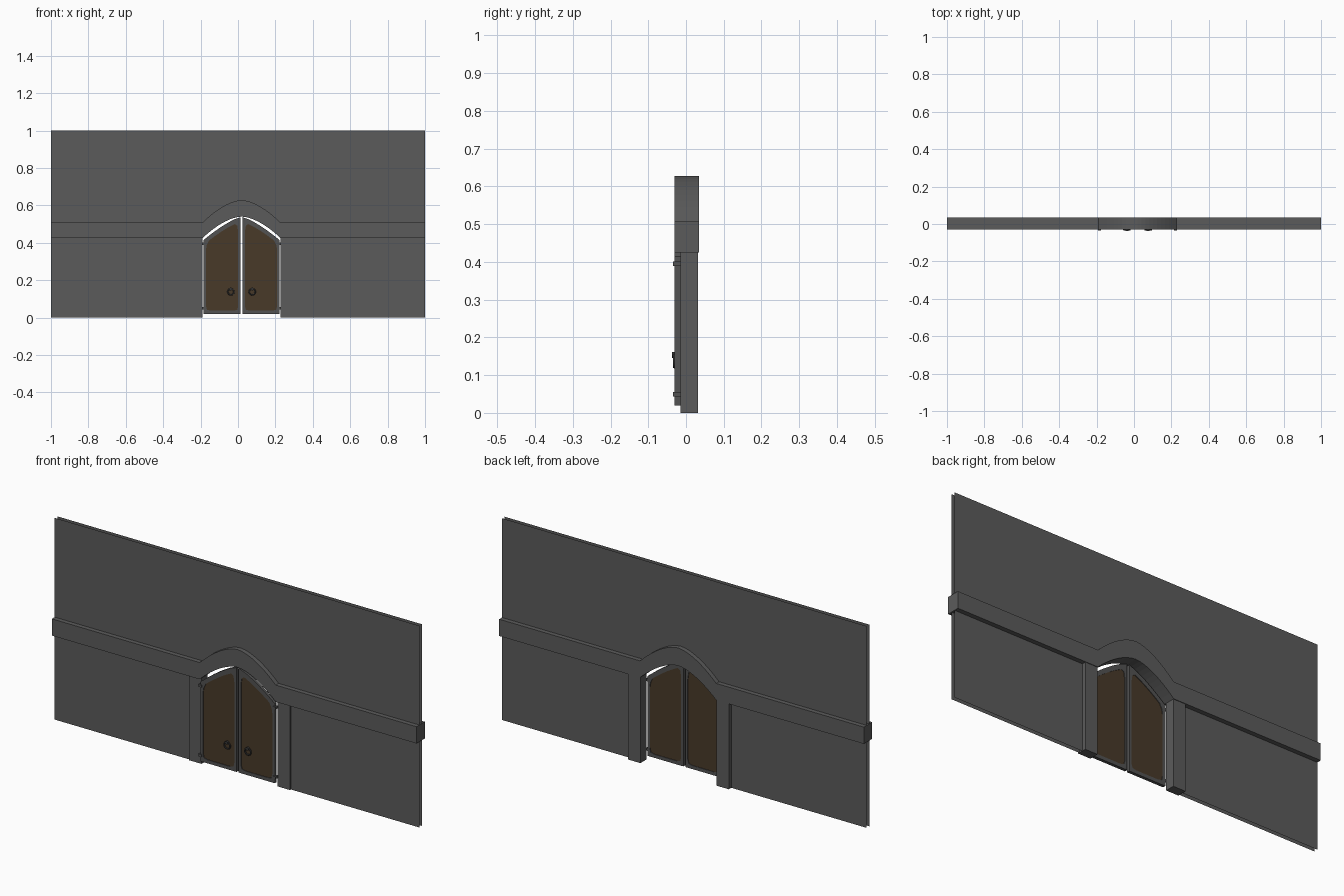
import bpy, bmesh, math

if "Cube" in bpy.data.objects:
    bpy.data.objects.remove(bpy.data.objects["Cube"])

CX, HALF = 0.019, 0.209          # doorway centre and half width


def material(name, rgb):
    m = bpy.data.materials.new(name)
    m.diffuse_color = (*rgb, 1)
    m.use_nodes = True
    m.node_tree.nodes["Principled BSDF"].inputs["Base Color"].default_value = m.diffuse_color
    return m


stone = material("grey stone", (0.105, 0.105, 0.105))
metal = material("door frame grey", (0.085, 0.085, 0.085))
wood = material("brown wood", (0.066, 0.042, 0.022))
dark = material("dark iron", (0.035, 0.035, 0.035))


def finish(name, verts, faces, mat, recalc=True):
    me = bpy.data.meshes.new(name)
    me.from_pydata(verts, [], faces)
    me.materials.append(mat)
    if recalc:
        bm = bmesh.new()
        bm.from_mesh(me)
        bmesh.ops.recalc_face_normals(bm, faces=bm.faces)
        bm.to_mesh(me)
        bm.free()
    ob = bpy.data.objects.new(name, me)
    bpy.context.collection.objects.link(ob)
    return ob


def ring(name, outer, inner, y0, y1, mat):
    """Closed frame between two xz loops of equal length."""
    n = len(outer)
    verts = [(x, y, z) for loop, y in ((outer, y0), (inner, y0), (inner, y1), (outer, y1))
             for x, z in loop]
    faces = []
    for k in range(4):
        a, b = k * n, (k + 1) % 4 * n
        faces += [(a + i, a + (i + 1) % n, b + (i + 1) % n, b + i) for i in range(n)]
    return finish(name, verts, faces, mat)


def plate(name, loop, y0, y1, mat):
    n = len(loop)
    verts = [(x, y, z) for y in (y0, y1) for x, z in loop]
    faces = [tuple(range(n)), tuple(range(2 * n - 1, n - 1, -1))]
    faces += [(i, (i + 1) % n, n + (i + 1) % n, n + i) for i in range(n)]
    return finish(name, verts, faces, mat)


def box(name, x0, x1, y0, y1, z0, z1, mat):
    return plate(name, [(x0, z0), (x1, z0), (x1, z1), (x0, z1)], y0, y1, mat)


def arch(x, base, rise, power):
    d = min(1, abs(x - CX) / HALF)
    return base + rise * (1 - d ** power)


N = 20
arch_x = [CX - HALF + 2 * HALF * i / N for i in range(N + 1)]

# wall: two open skins with an arched doorway
lower = [(-1, 0), (CX - HALF, 0)] + [(x, arch(x, 0.425, 0.115, 1.7)) for x in arch_x] \
    + [(CX + HALF, 0), (1, 0)]
for name, y, front in (("wall_front", -0.0075, True), ("wall_back", 0.0125, False)):
    verts = [(x, y, z) for x, z in lower] + [(x, y, 1) for x, z in lower]
    n = len(lower)
    faces = []
    for i in range(n - 1):
        if lower[i + 1][0] - lower[i][0] > 1e-6:
            f = (i, i + 1, n + i + 1, n + i)
            faces.append(f if front else f[::-1])
    finish(name, verts, faces, stone, recalc=False)

# moulding band that rises over the doorway
xs = [-1] + arch_x + [1]
n = len(xs)
rows = [(-0.03, 0.425, 0.115), (-0.03, 0.508, 0.12), (0.035, 0.508, 0.12), (0.035, 0.425, 0.115)]
verts = [(x, y, arch(x, b, r, 1.7)) for y, b, r in rows for x in xs]
faces = [(k * n + i, k * n + i + 1, (k + 1) % 4 * n + i + 1, (k + 1) % 4 * n + i)
         for k in range(4) for i in range(n - 1)]
faces += [(0, n, 2 * n, 3 * n), (n - 1, 2 * n - 1, 3 * n - 1, 4 * n - 1)]
finish("moulding_band", verts, faces, stone)


# door leaves, pillars and fittings, mirrored about the doorway centre
def leaf_top(d):
    return 0.41 + 0.128 * (1 - (d / HALF) ** 1.35)


for side, s in (("left", -1), ("right", 1)):
    X = lambda d: CX + s * d
    a, b = sorted((X(HALF), X(HALF + 0.067)))
    box(side + "_pillar", a, b, -0.015, 0.032, 0, 0.425, stone)

    # loops in (distance from centre, height)
    m, h, c = 0.006, 0.204, 0.03
    ds = [m + 0.03 + (h - m - 0.06) * i / 8 for i in range(9)]
    outer = [(m, 0.02 + c), (m, 0.02), (m + c, 0.02), (h - c, 0.02), (h, 0.02), (h, 0.02 + c),
             (h, 0.37), (h, leaf_top(h))] + [(d, leaf_top(d)) for d in ds[::-1]] \
        + [(m, leaf_top(m)), (m, 0.46)]
    p, q, zb = m + 0.012, h - 0.014, 0.037
    inner = [(p, zb + 0.025), (p + 0.005, zb + 0.005), (p + 0.025, zb), (q - 0.025, zb),
             (q - 0.005, zb + 0.005), (q, zb + 0.025), (q, 0.365), (q - 0.004, 0.388)] \
        + [(d, leaf_top(d) - 0.026) for d in ds[::-1]] + [(p + 0.005, 0.492), (p, 0.46)]
    outer = [(X(d), z) for d, z in outer]
    inner = [(X(d), z) for d, z in inner]
    ring(side + "_door_frame", outer, inner, -0.03, -0.015, metal)
    plate(side + "_door_panel", inner, -0.027, -0.018, wood)

    # hinges
    for i, z in enumerate((0.05, 0.395)):
        a, b = sorted((X(h - 0.008), X(h + 0.008)))
        box(f"{side}_hinge_{i + 1}", a, b, -0.035, -0.015, z - 0.006, z + 0.006, metal)

    # ring handle on a round boss
    hx = X(0.057)
    bpy.ops.mesh.primitive_torus_add(major_segments=20, minor_segments=8, major_radius=0.016,
                                     minor_radius=0.004, location=(hx, -0.031, 0.138),
                                     rotation=(math.pi / 2, 0, 0))
    t = bpy.context.object
    t.name = side + "_handle_ring"
    t.data.materials.append(dark)
    bpy.ops.object.shade_smooth_by_angle()
    bpy.ops.mesh.primitive_cylinder_add(vertices=12, radius=0.008, depth=0.011,
                                        location=(hx, -0.0315, 0.153),
                                        rotation=(math.pi / 2, 0, 0))
    t = bpy.context.object
    t.name = side + "_handle_boss"
    t.data.materials.append(dark)
